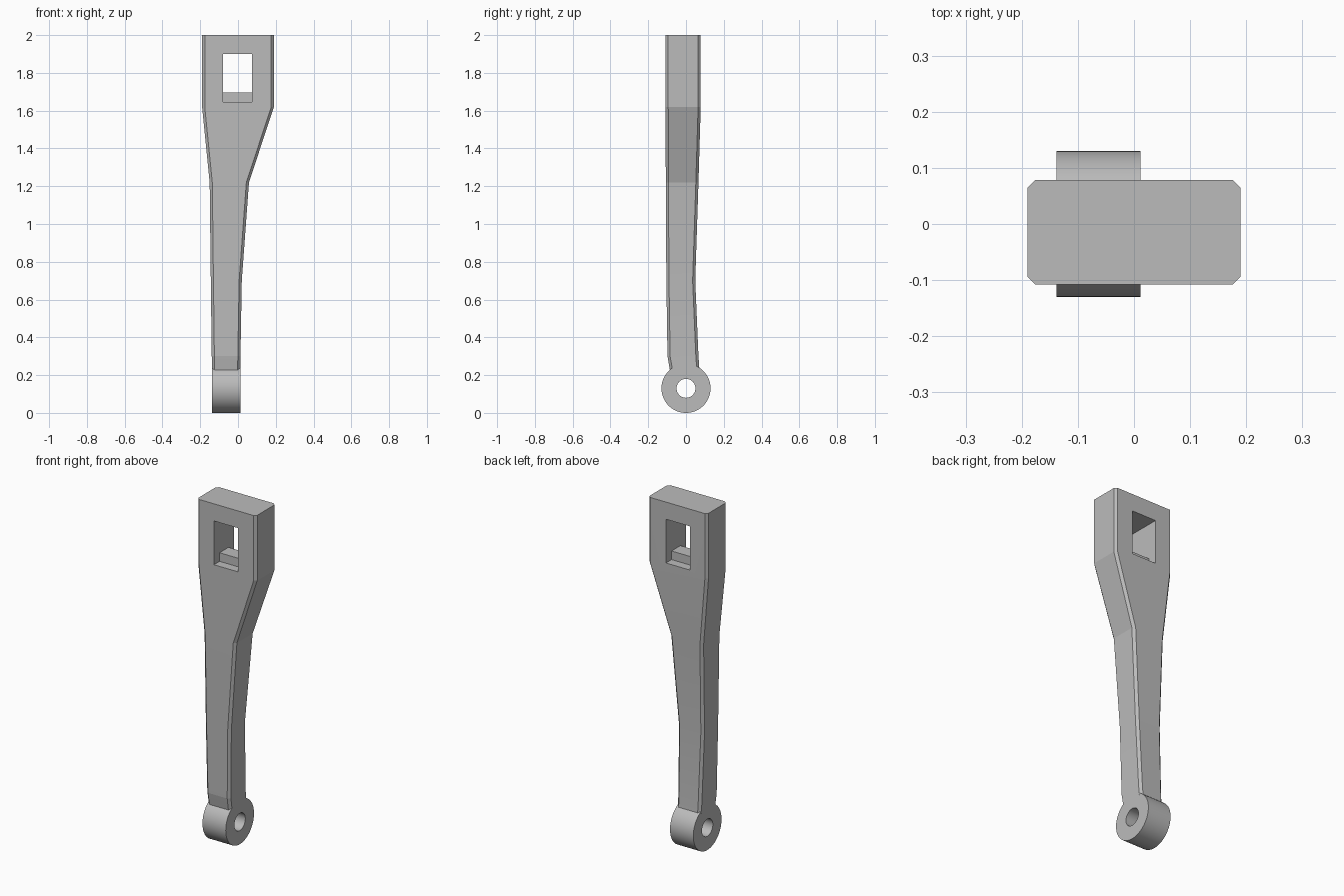
import bpy, bmesh, math

if "Cube" in bpy.data.objects:
    bpy.data.objects.remove(bpy.data.objects["Cube"], do_unlink=True)

grey = bpy.data.materials.new("light grey")
grey.use_nodes = True
colour = (0.5, 0.5, 0.5, 1)
grey.diffuse_color = colour
grey.node_tree.nodes["Principled BSDF"].inputs["Base Color"].default_value = colour


def loft(name, sections):
    """Skin closed rings of points and cap both ends."""
    bm = bmesh.new()
    rings = [[bm.verts.new(p) for p in s] for s in sections]
    n = len(rings[0])
    for a, b in zip(rings, rings[1:]):
        for i in range(n):
            j = (i + 1) % n
            bm.faces.new((a[i], a[j], b[j], b[i]))
    bm.faces.new(rings[0][::-1])
    bm.faces.new(rings[-1])
    bmesh.ops.recalc_face_normals(bm, faces=bm.faces)
    mesh = bpy.data.meshes.new(name)
    bm.to_mesh(mesh)
    bm.free()
    mesh.materials.append(grey)
    obj = bpy.data.objects.new(name, mesh)
    bpy.context.collection.objects.link(obj)
    return obj


def along_x(name, profile, x0, x1):
    return loft(name, [[(x, y, z) for y, z in profile] for x in (x0, x1)])


def disc(name, radius, x0, x1, sides=96):
    angles = [2 * math.pi * i / sides for i in range(sides)]
    return along_x(name, [(radius * math.cos(a), 0.13 + radius * math.sin(a))
                          for a in angles], x0, x1)


def chamfered(z, x0, x1, y0, y1, c=0.014):
    return [(x0 + c, y0, z), (x1 - c, y0, z), (x1, y0 + c, z), (x1, y1 - c, z),
            (x1 - c, y1, z), (x0 + c, y1, z), (x0, y1 - c, z), (x0, y0 + c, z)]


def combine(target, tool, operation):
    tool.hide_render = True
    mod = target.modifiers.new(operation.lower(), 'BOOLEAN')
    mod.operation = operation
    mod.object = tool
    mod.solver = 'EXACT'
    bpy.context.view_layer.objects.active = target
    bpy.ops.object.modifier_apply(modifier=mod.name)
    bpy.data.objects.remove(tool, do_unlink=True)


# Tapered arm: z, x range, y range
arm = loft("lever_arm", [chamfered(*s) for s in (
    (0.19, -0.1375, 0.0115, -0.078, 0.074),
    (0.23, -0.138, 0.012, -0.086, 0.071),
    (0.30, -0.139, 0.013, -0.098, 0.066),
    (0.70, -0.144, 0.02, -0.104, 0.049),
    (1.22, -0.15, 0.058, -0.107, 0.066),
    (1.62, -0.19, 0.19, -0.108, 0.078),
    (2.00, -0.19, 0.19, -0.108, 0.078))])

# Pivot eye at the foot with its bore
combine(arm, disc("pivot_eye", 0.13, -0.138, 0.012), 'UNION')
combine(arm, disc("pivot_bore", 0.05, -0.3, 0.3), 'DIFFERENCE')

# Window through the head, leaving a raised bar across the sill
window = [(-0.3, 1.645), (-0.056, 1.645), (-0.056, 1.695), (0.026, 1.695),
          (0.026, 1.645), (0.3, 1.645), (0.3, 1.90), (-0.3, 1.90)]
combine(arm, along_x("window_cutter", window, -0.08, 0.075), 'DIFFERENCE')

# Smooth round eye, crisp edges elsewhere
bpy.ops.object.select_all(action='DESELECT')
arm.select_set(True)
bpy.context.view_layer.objects.active = arm
bpy.ops.object.shade_smooth_by_angle(angle=math.radians(5))
